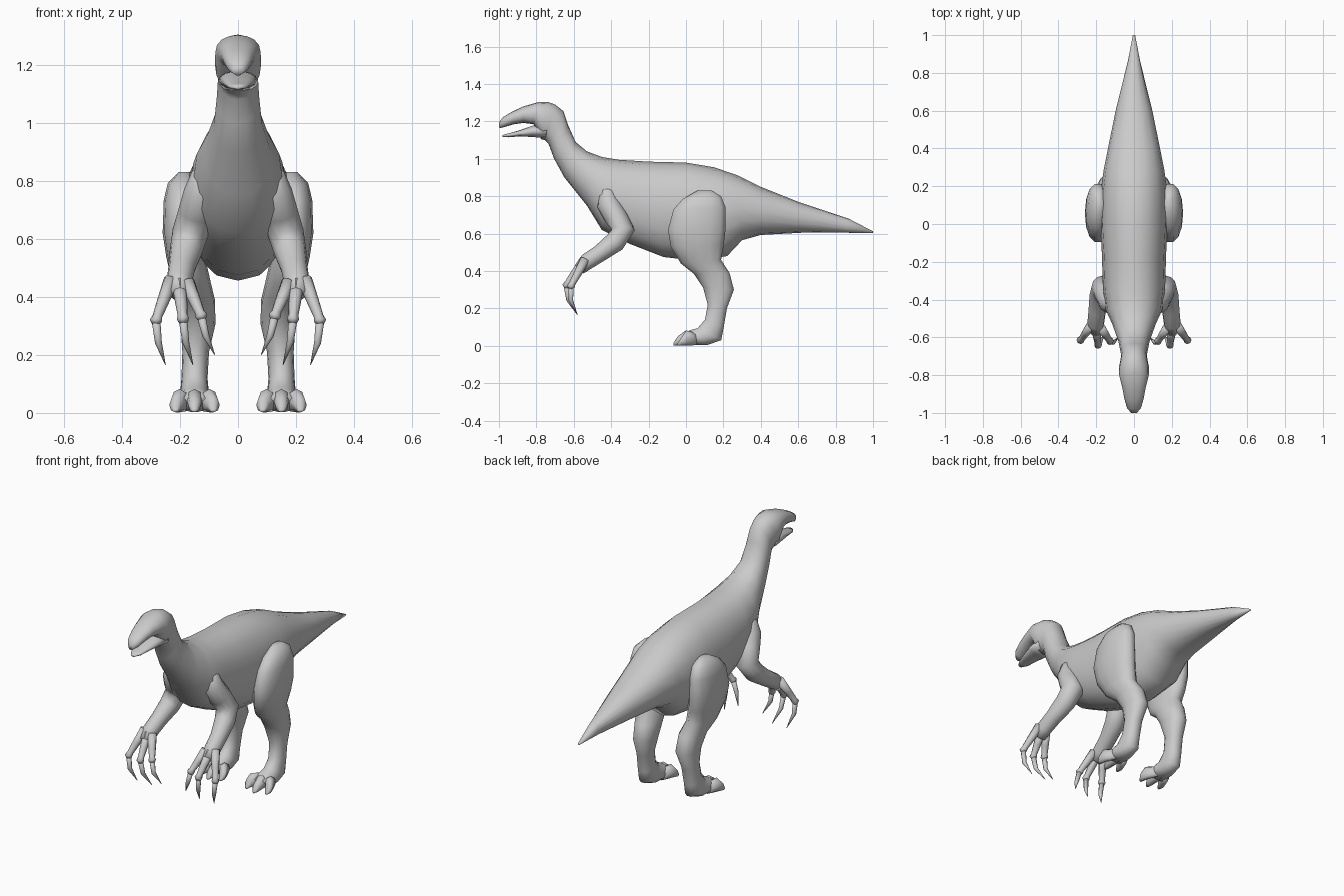
import bpy, bmesh, math
from mathutils import Vector

cube = bpy.data.objects.get("Cube")
if cube:
    bpy.data.objects.remove(cube, do_unlink=True)

skin = bpy.data.materials.new("grey skin")
skin.use_nodes = True
colour = (0.6, 0.6, 0.6, 1)
skin.diffuse_color = colour
skin.node_tree.nodes["Principled BSDF"].inputs["Base Color"].default_value = colour


def loft(name, rings, sides=14, squareness=0.92, mirrored=False):
    """Skin a list of rings, each given as (centre, half axis u, half axis v)."""
    bm = bmesh.new()

    def rounded(value):
        return math.copysign(abs(value) ** squareness, value)

    loops = []
    for centre, u, v in rings:
        loop = []
        for i in range(sides):
            angle = math.tau * i / sides
            loop.append(bm.verts.new(centre + u * rounded(math.cos(angle)) + v * rounded(math.sin(angle))))
        loops.append(loop)
    for a, b in zip(loops, loops[1:]):
        for i in range(sides):
            j = (i + 1) % sides
            bm.faces.new((a[i], a[j], b[j], b[i]))
    bm.faces.new(loops[0])
    bm.faces.new(loops[-1])
    bmesh.ops.recalc_face_normals(bm, faces=bm.faces)
    for face in bm.faces:
        face.smooth = True
    mesh = bpy.data.meshes.new(name)
    bm.to_mesh(mesh)
    bm.free()
    mesh.materials.append(skin)
    obj = bpy.data.objects.new(name, mesh)
    bpy.context.collection.objects.link(obj)
    if mirrored:
        obj.modifiers.new("Mirror", "MIRROR").use_mirror_merge = False
    return obj


def profile(name, sections, **options):
    """Sections: upper y, z, lower y, z, half width, and optional centre x."""
    rings = []
    for y1, z1, y2, z2, width, *x in sections:
        centre_x = x[0] if x else 0
        top, bottom = Vector((centre_x, y1, z1)), Vector((centre_x, y2, z2))
        rings.append(((top + bottom) / 2, Vector((width, 0, 0)), (top - bottom) / 2))
    return loft(name, rings, **options)


def tube(name, points, sides=10, flatten=1.0):
    """Mirrored tapering tube through points given as x, y, z, radius."""
    centres = [Vector(p[:3]) for p in points]
    rings = []
    for i, centre in enumerate(centres):
        tangent = (centres[min(i + 1, len(centres) - 1)] - centres[max(i - 1, 0)]).normalized()
        side = Vector((1, 0, 0))
        side = (side - tangent * side.dot(tangent)).normalized()
        radius = points[i][3]
        rings.append((centre, side * radius, tangent.cross(side) * radius * flatten))
    return loft(name, rings, sides=sides, squareness=1, mirrored=True)


# Tail, torso, neck, skull and upper jaw in one continuous skin
profile("body_and_head", [
    (1, .612, 1, .603, .006),
    (.87, .68, .85, .605, .033),
    (.6, .77, .62, .605, .095),
    (.4, .85, .4, .593, .138),
    (.28, .91, .3, .565, .16),
    (.15, .955, .22, .48, .175),
    (0, .98, .05, .456, .18),
    (-.2, .985, -.12, .475, .17),
    (-.36, .995, -.3, .545, .165),
    (-.45, 1.01, -.45, .62, .152),
    (-.53, 1.04, -.53, .75, .115),
    (-.59, 1.09, -.65, .9, .083),
    (-.63, 1.18, -.705, 1, .073),
    (-.655, 1.255, -.735, 1.08, .068),
    (-.7, 1.29, -.755, 1.1, .073),
    (-.74, 1.305, -.775, 1.105, .08),
    (-.79, 1.303, -.815, 1.185, .078),
    (-.87, 1.28, -.87, 1.192, .061),
    (-.93, 1.252, -.92, 1.185, .051),
    (-.98, 1.222, -.97, 1.17, .037),
    (-1, 1.195, -.998, 1.163, .016),
], sides=16)

# Lower jaw, open below the snout
profile("lower_jaw", [
    (-.74, 1.18, -.75, 1.11, .07),
    (-.82, 1.178, -.82, 1.116, .063),
    (-.9, 1.15, -.89, 1.12, .047),
    (-.95, 1.136, -.95, 1.115, .033),
    (-.98, 1.128, -.98, 1.116, .012),
])

# Hind legs from hip to instep
profile("hind_legs", [
    (.06, .83, .14, .83, .02, .185),
    (-.02, .785, .19, .8, .052, .19),
    (-.07, .73, .215, .74, .064, .192),
    (-.1, .62, .215, .62, .07, .19),
    (-.085, .53, .205, .54, .067, .18),
    (-.03, .44, .19, .46, .066, .16),
    (.04, .385, .235, .39, .064, .143),
    (.09, .31, .258, .3, .06, .138),
    (.115, .22, .22, .2, .046, .146),
    (.1, .14, .203, .1, .045, .15),
    (.06, .095, .19, .03, .05, .15),
    (.02, .085, .12, .005, .054, .15),
    (-.015, .06, .03, .003, .05, .15),
], mirrored=True)

# Splayed toes, the middle one longest
for label, tip_x, tip_y in (("inner", .085, -.045), ("middle", .15, -.068), ("outer", .215, -.045)):
    base_x = .15 + (tip_x - .15) * .5
    profile(label + "_toes", [
        (.05, .07, .06, .004, .025, base_x),
        (0, .083, .01, .002, .027, base_x + (tip_x - base_x) * .6),
        (tip_y + .025, .052, tip_y + .02, .002, .022, tip_x),
        (tip_y, .014, tip_y, .002, .008, tip_x),
    ], sides=8, mirrored=True)

# Arms from shoulder through elbow to palm
tube("arms", [
    (.105, -.415, .857, .018),
    (.113, -.42, .825, .046),
    (.125, -.415, .76, .062),
    (.145, -.375, .69, .062),
    (.165, -.335, .62, .062),
    (.18, -.38, .555, .056),
    (.195, -.46, .495, .046),
    (.203, -.53, .45, .044),
    (.203, -.57, .41, .032),
], sides=12)

# Three fingers per hand, each with a knuckle and a long curved claw
for label, base, knuckle, tip in (
    ("inner", (.175, -.55, .45), (.127, -.62, .335), (.08, -.6, .2)),
    ("middle", (.203, -.55, .45), (.19, -.64, .325), (.155, -.58, .165)),
    ("outer", (.23, -.54, .46), (.283, -.615, .32), (.25, -.58, .165)),
):
    a, b, c = Vector(base), Vector(knuckle), Vector(tip)
    middle = b.lerp(c, .5) + Vector((.008, -.018, 0))
    tube(label + "_fingers", [
        (*a, .026),
        (*a.lerp(b, .55), .021),
        (*a.lerp(b, .9), .017),
        (*b, .021),
        (*b.lerp(c, .08), .016),
    ], sides=8)
    tube(label + "_claws", [(*b, .015), (*middle, .012), (*c, .001)], sides=8)
